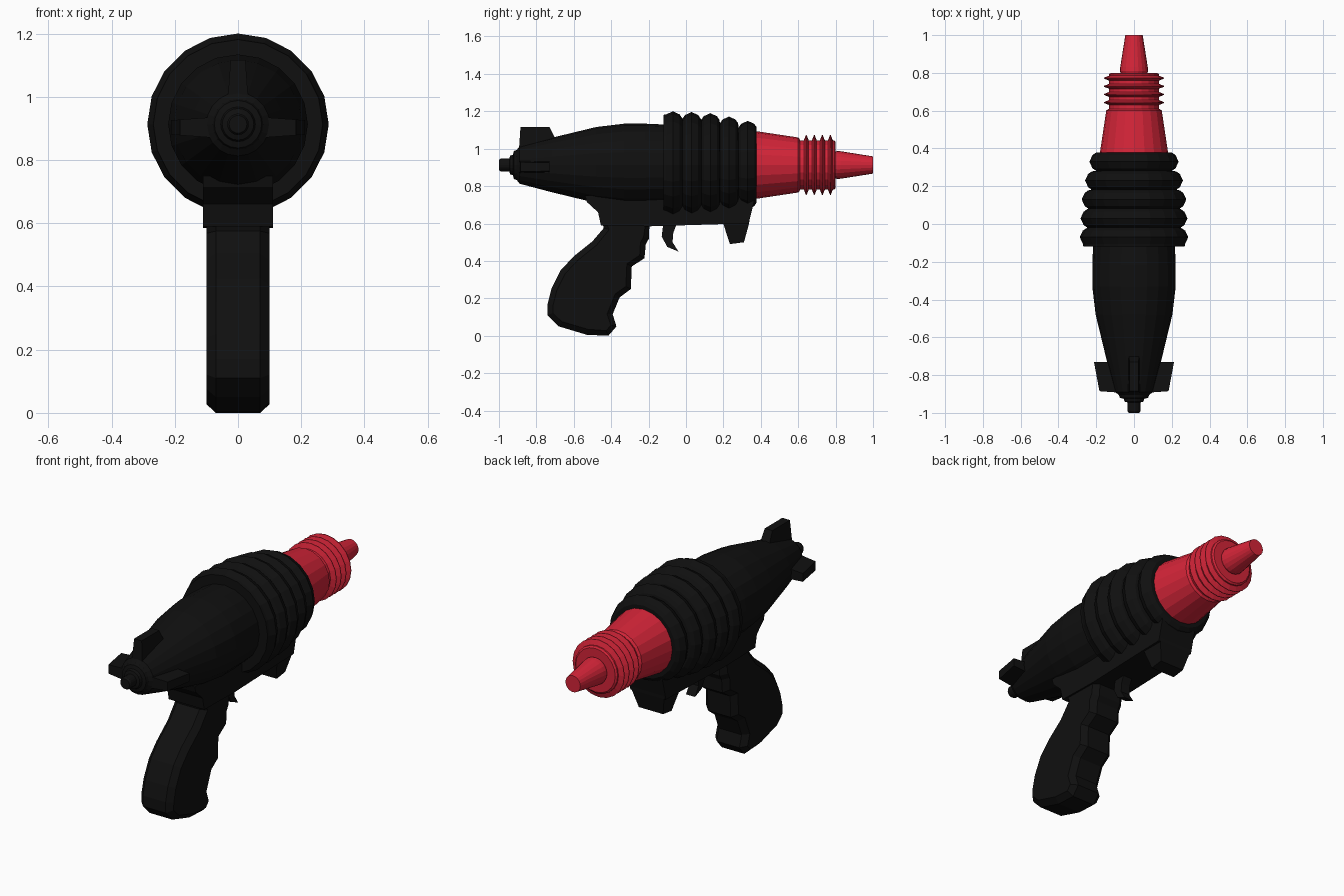
import bpy, bmesh, math
from mathutils import Matrix, Vector

cube = bpy.data.objects.get("Cube")
if cube:
    bpy.data.objects.remove(cube, do_unlink=True)

AXIS = 0.913   # height of the barrel axis
SIDES = 20


def material(name, color):
    m = bpy.data.materials.new(name)
    m.use_nodes = True
    m.diffuse_color = color
    bsdf = m.node_tree.nodes["Principled BSDF"]
    bsdf.inputs["Base Color"].default_value = color
    bsdf.inputs["Roughness"].default_value = 0.6
    return m


BLACK = material("matte black", (0.005, 0.005, 0.005, 1))
RED = material("bright red", (0.66, 0.018, 0.04, 1))


def finish(bm, name, mat):
    bmesh.ops.recalc_face_normals(bm, faces=bm.faces)
    mesh = bpy.data.meshes.new(name)
    bm.to_mesh(mesh)
    bm.free()
    mesh.materials.append(mat)
    ob = bpy.data.objects.new(name, mesh)
    bpy.context.collection.objects.link(ob)
    return ob


def lathe(name, profile, mat):
    """Revolve (y, radius) pairs around the barrel axis and cap both ends."""
    bm = bmesh.new()
    rings = []
    for y, r in profile:
        angles = [math.tau * k / SIDES for k in range(SIDES)]
        rings.append([bm.verts.new((r * math.sin(a), y, AXIS + r * math.cos(a)))
                      for a in angles])
    for a, b in zip(rings, rings[1:]):
        for k in range(SIDES):
            n = (k + 1) % SIDES
            bm.faces.new((a[k], a[n], b[n], b[k]))
    bm.faces.new(rings[0])
    bm.faces.new(rings[-1])
    return finish(bm, name, mat)


def plate(name, outline, half, mat, chamfer=0.0):
    """Extrude a (y, z) outline across x, with optional chamfered sides."""
    bm = bmesh.new()
    core = half - chamfer
    left = [bm.verts.new((core, y, z)) for y, z in outline]
    right = [bm.verts.new((-core, y, z)) for y, z in outline]
    caps = [bm.faces.new(left), bm.faces.new(right[::-1])]
    for k in range(len(outline)):
        n = (k + 1) % len(outline)
        bm.faces.new((left[k], right[k], right[n], left[n]))
    bmesh.ops.recalc_face_normals(bm, faces=bm.faces)
    if chamfer:
        bmesh.ops.inset_individual(bm, faces=caps, thickness=chamfer, depth=chamfer)
    return finish(bm, name, mat)


# Rear body with stepped tail nozzle
lathe("body", [(-1, 0.028), (-0.99, 0.034), (-0.945, 0.034), (-0.94, 0.05),
               (-0.925, 0.055), (-0.92, 0.075), (-0.905, 0.08), (-0.89, 0.1),
               (-0.72, 0.145), (-0.48, 0.203), (-0.33, 0.221), (-0.22, 0.221),
               (-0.08, 0.215)], BLACK)

# Ribbed cooling sleeve
ribs = []
for i, r in enumerate((0.287, 0.283, 0.277, 0.259, 0.236)):
    y = -0.07 + 0.1 * i
    ribs += [(y - 0.048, r - 0.035), (y - 0.035, r - 0.016), (y, r),
             (y + 0.035, r - 0.016), (y + 0.048, r - 0.035)]
ribs[0] = (-0.12, 0.268)
lathe("ribbed_sleeve", ribs, BLACK)

# Red muzzle: cone, finned section and tip
lathe("muzzle_cone", [(0.36, 0.18), (0.38, 0.18), (0.6, 0.147), (0.61, 0.135)], RED)
fins = [(0.6, 0.132)]
for i in range(4):
    y = 0.643 + 0.043 * i
    fins += [(y - 0.013, 0.132), (y - 0.002, 0.16), (y + 0.002, 0.16), (y + 0.013, 0.132)]
lathe("muzzle_fins", fins + [(0.793, 0.132), (0.8, 0.122)], RED)
lathe("muzzle_tip", [(0.79, 0.068), (0.81, 0.075), (0.83, 0.073), (1, 0.046)], RED)

# Three tapered tail fins: top, left and right
for name, angle in (("top_fin", 0), ("left_fin", 90), ("right_fin", -90)):
    lead = -0.70 if angle == 0 else -0.73
    tip = 0.203 if angle == 0 else 0.183
    fin = plate(name, [(-0.895, 0.05), (-0.885, tip), (-0.73, 0.203 if angle == 0 else 0.212),
                       (lead, 0.145), (lead, 0.05)], 0.03, BLACK)
    for v in fin.data.vertices:
        v.co.x *= 1.15 - 2.4 * max(0, v.co.z - 0.05)
    drop = 0 if angle == 0 else -0.01
    fin.data.transform(Matrix.Translation(Vector((0, 0, AXIS + drop)))
                       @ Matrix.Rotation(math.radians(angle), 4, 'Y'))

# Frame under the body
plate("frame", [(-0.54, 0.75), (-0.53, 0.715), (-0.47, 0.66), (-0.455, 0.59),
                (-0.2, 0.585), (0.2, 0.597), (0.335, 0.6), (0.365, 0.72), (0.365, 0.78)],
      0.11, BLACK)

# Front stub
stub = plate("front_stub", [(0.19, 0.62), (0.2, 0.597), (0.235, 0.49), (0.31, 0.5),
                            (0.337, 0.6), (0.34, 0.62)], 0.1, BLACK)
for v in stub.data.vertices:
    if v.co.z < 0.55:
        v.co.x *= 0.75

# Trigger
plate("trigger", [(-0.12, 0.61), (-0.13, 0.53), (-0.1, 0.475), (-0.04, 0.45),
                  (-0.072, 0.5), (-0.068, 0.55), (-0.045, 0.61)], 0.028, BLACK)

# Grip with finger grooves
plate("grip", [(-0.45, 0.62), (-0.44, 0.575), (-0.5, 0.505), (-0.6, 0.425), (-0.67, 0.35),
               (-0.72, 0.25), (-0.74, 0.17), (-0.74, 0.11), (-0.68, 0.05), (-0.53, 0.005),
               (-0.415, 0.0), (-0.372, 0.05), (-0.392, 0.115), (-0.355, 0.205),
               (-0.295, 0.25), (-0.29, 0.37), (-0.222, 0.415), (-0.215, 0.49),
               (-0.198, 0.52), (-0.195, 0.62)], 0.1, BLACK, chamfer=0.03)
